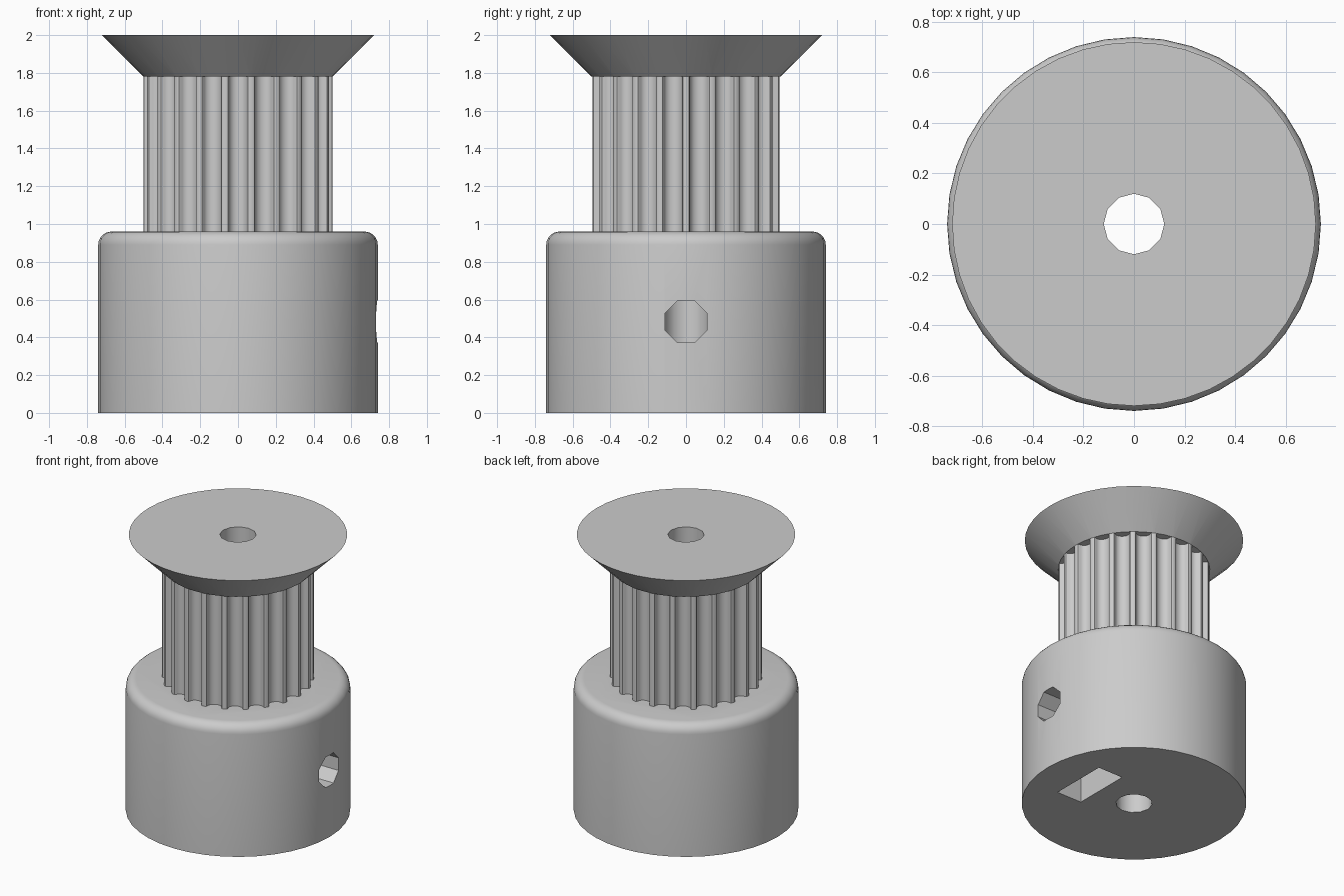
import bpy, bmesh, math
from mathutils import Matrix, Vector

if "Cube" in bpy.data.objects:
    bpy.data.objects.remove(bpy.data.objects["Cube"], do_unlink=True)

TEETH = 22
HUB_R, HUB_H, FILLET = 0.74, 0.96, 0.07
BARREL_R, FLANGE_Z, FLANGE_R, TOP = 0.5, 1.78, 0.72, 2.0
BORE_R, SCREW_R, SCREW_Z = 0.12, 0.12, 0.483

metal = bpy.data.materials.new("light_grey")
metal.use_nodes = True
grey = (0.6, 0.6, 0.6, 1)
metal.diffuse_color = grey
metal.node_tree.nodes["Principled BSDF"].inputs["Base Color"].default_value = grey


def finish(name, bm):
    bmesh.ops.recalc_face_normals(bm, faces=bm.faces)
    mesh = bpy.data.meshes.new(name)
    bm.to_mesh(mesh)
    bm.free()
    mesh.materials.append(metal)
    obj = bpy.data.objects.new(name, mesh)
    bpy.context.collection.objects.link(obj)
    return obj


def loft(name, rings):
    """Solid skinned through rings of equal length, capped at both ends."""
    bm = bmesh.new()
    loops = [[bm.verts.new(p) for p in ring] for ring in rings]
    n = len(loops[0])
    for a, b in zip(loops, loops[1:]):
        for i in range(n):
            j = (i + 1) % n
            bm.faces.new((a[i], a[j], b[j], b[i]))
    bm.faces.new(loops[0][::-1])
    bm.faces.new(loops[-1])
    return finish(name, bm)


def circle(r, z, n, turn=0.0):
    return [Vector((r * math.cos(turn + math.tau * i / n),
                    r * math.sin(turn + math.tau * i / n), z)) for i in range(n)]


def lathe(name, profile, n, turn=0.0):
    return loft(name, [circle(r, z, n, turn) for r, z in profile])


def combine(target, other, operation):
    mod = target.modifiers.new(other.name, "BOOLEAN")
    mod.operation, mod.solver, mod.object = operation, "EXACT", other
    bpy.context.view_layer.objects.active = target
    bpy.ops.object.modifier_apply(modifier=mod.name)
    bpy.data.objects.remove(other, do_unlink=True)


# Hub with a rounded upper rim
rim = [math.pi / 2 * i / 6 for i in range(7)]
pulley = lathe("toothed_pulley", [(HUB_R, 0)] + [
    (HUB_R - FILLET + FILLET * math.cos(a), HUB_H - FILLET + FILLET * math.sin(a))
    for a in rim], 40)

# Toothed barrel: half a belt groove as (sideways, depth), mirrored and repeated
half = [(0.0625, 0), (0.054, 0.003), (0.05, 0.01), (0.046, 0.025),
        (0.038, 0.04), (0.021, 0.052)]
groove = [(-s, d) for s, d in half] + [(0, 0.0565)] + half[::-1]
outline = []
for k in range(TEETH):
    spin = Matrix.Rotation(math.tau * (k + 0.5) / TEETH, 3, "Z")
    outline += [spin @ Vector((math.sqrt(BARREL_R ** 2 - s * s) - d, s, 0))
                for s, d in groove]
barrel = loft("toothed_barrel", [[p + Vector((0, 0, z)) for p in outline]
                                 for z in (HUB_H - 0.1, FLANGE_Z + 0.1)])

# Conical flange
flange = lathe("flange", [(BARREL_R, FLANGE_Z), (FLANGE_R, TOP)], 44)

combine(pulley, barrel, "UNION")
combine(pulley, flange, "UNION")

# Shaft bore
combine(pulley, lathe("bore", [(BORE_R, -0.1), (BORE_R, TOP + 0.1)], 12), "DIFFERENCE")


# Holes that run sideways along x: lathe shapes turned onto their side
def side_hole(name, r, x0, x1, n, z, turn):
    obj = lathe(name, [(r, x0), (r, x1)], n, turn)
    obj.data.transform(Matrix.Translation((0, 0, z)) @ Matrix.Rotation(math.pi / 2, 4, "Y"))
    return obj


# Nut pocket: hexagonal seat plus a slot entering from below
slot = loft("nut_slot", [[Vector((x, y, z)) for x, y in
                          ((0.28, -0.212), (0.48, -0.212), (0.48, 0.212), (0.28, 0.212))]
                         for z in (-0.1, 0.5)])
seat = side_hole("nut_seat", 0.2448, 0.28, 0.48, 6, 0.5, 0)
combine(slot, seat, "UNION")
combine(pulley, slot, "DIFFERENCE")

# Set screw hole
combine(pulley, side_hole("screw_hole", SCREW_R, 0, 0.9, 8, SCREW_Z, math.pi / 8), "DIFFERENCE")

bpy.ops.object.select_all(action="DESELECT")
pulley.select_set(True)
bpy.context.view_layer.objects.active = pulley
bpy.ops.object.shade_smooth_by_angle(angle=math.radians(31))
